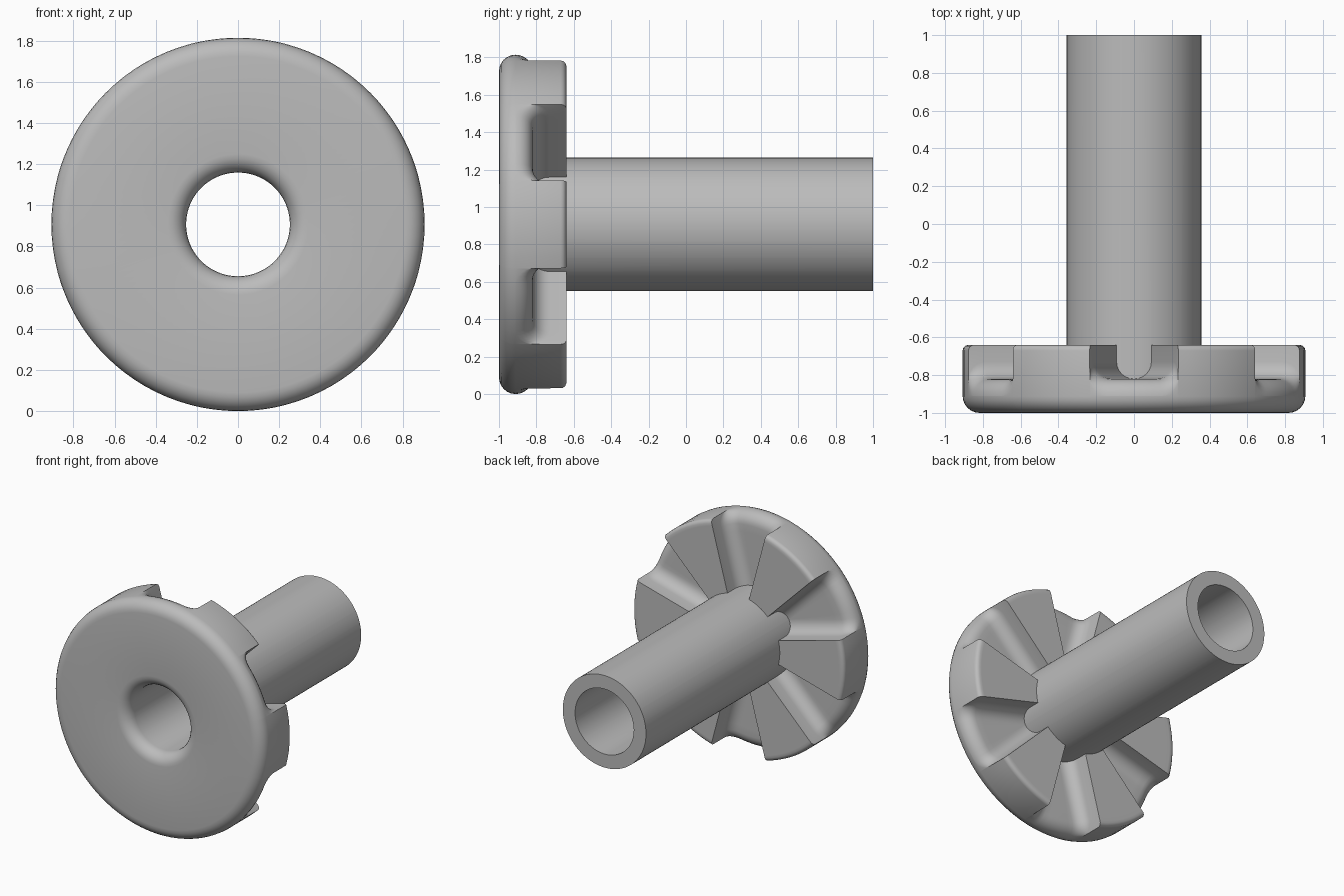
import bpy, bmesh
from math import sin, cos, asin, sqrt, radians, pi
from mathutils import Vector

HEAD_R, TUBE_R, BORE_R = 0.907, 0.357, 0.252
FRONT, BACK, TUBE_END = -1.0, -0.64, 1.0
FLOOR = -0.82            # bottom of the radial slots
FILLET, SMALL = 0.09, 0.03
STEPS = 6                # segments per fillet
SLOTS = 6
HALF = radians(15)       # half angle of one slot
DRAFT = radians(0.05)

if "Cube" in bpy.data.objects:
    bpy.data.objects.remove(bpy.data.objects["Cube"])


def edge_drop(r, size):
    """Drop of a face where its outer edge is rounded by the given radius."""
    d = max(0.0, r - (HEAD_R - size))
    return size - sqrt(max(0.0, size * size - d * d))


def slot_section(r):
    """One slot and the tooth after it, as (angle, y) at radius r."""
    top = BACK - edge_drop(r, SMALL)
    floor = FLOOR - edge_drop(r, FILLET)
    half = r * sin(HALF - DRAFT)
    f = min(FILLET, half * 0.98)
    side = []
    for i in range(STEPS + 1):
        a = pi / 2 * i / STEPS
        side.append((asin((half - f + f * cos(a)) / r), floor + f - f * sin(a)))
    inner = side[-1][0]
    pts = [(-HALF, top)] + [(-a, y) for a, y in side]
    pts += [(inner * (i / 3 - 1), floor) for i in range(1, 6)]
    pts += side[::-1] + [(HALF, top)]
    pts += [(HALF + 2 * HALF * i / 8, top) for i in range(1, 8)]
    return pts


def slotted_ring(r):
    return [(r, radians(30) + k * 2 * pi / SLOTS + a, y)
            for k in range(SLOTS) for a, y in slot_section(r)]


def plain_ring(r, y, like):
    return [(r, a, y) for _, a, _ in like]


# Slotted back face, from the tube outwards over the rounded rim
arc = [pi / 2 * i / STEPS for i in range(STEPS + 1)]
flat = HEAD_R - FILLET
radii = [TUBE_R + (flat - TUBE_R) * i / 8 for i in range(8)]
radii += [flat + FILLET * sin(a) for a in arc]
rings = [slotted_ring(r) for r in radii]
first, rim = rings[0], rings[-1]

# Rounded front rim, front face, rounded mouth, bore and tube end
for a in arc:
    rings.append(plain_ring(flat + FILLET * cos(a), FRONT + FILLET - 0.002 - (FILLET - 0.002) * sin(a), rim))
for a in arc:
    rings.append(plain_ring(BORE_R + FILLET * (1 - sin(a)), FRONT + FILLET * (1 - cos(a)), rim))
rings.append(plain_ring(BORE_R, TUBE_END, rim))
rings.append(plain_ring(TUBE_R, TUBE_END, first))

# Skin the closed loop of rings
bm = bmesh.new()
loops = [[bm.verts.new(Vector((r * cos(a), y, HEAD_R + r * sin(a)))) for r, a, y in ring]
         for ring in rings]
for i, low in enumerate(loops):
    high = loops[(i + 1) % len(loops)]
    for j in range(len(low)):
        k = (j + 1) % len(low)
        bm.faces.new((low[j], low[k], high[k], high[j]))
bmesh.ops.recalc_face_normals(bm, faces=bm.faces)
mesh = bpy.data.meshes.new("slotted_flange_tube")
bm.to_mesh(mesh)
bm.free()

# Single grey material
grey = bpy.data.materials.new("plain_grey")
grey.use_nodes = True
colour = (0.5, 0.5, 0.5, 1)
grey.diffuse_color = colour
grey.node_tree.nodes["Principled BSDF"].inputs["Base Color"].default_value = colour
mesh.materials.append(grey)

part = bpy.data.objects.new("slotted_flange_tube", mesh)
bpy.context.collection.objects.link(part)
bpy.ops.object.select_all(action="DESELECT")
part.select_set(True)
bpy.context.view_layer.objects.active = part
bpy.ops.object.shade_smooth_by_angle(angle=radians(35))
